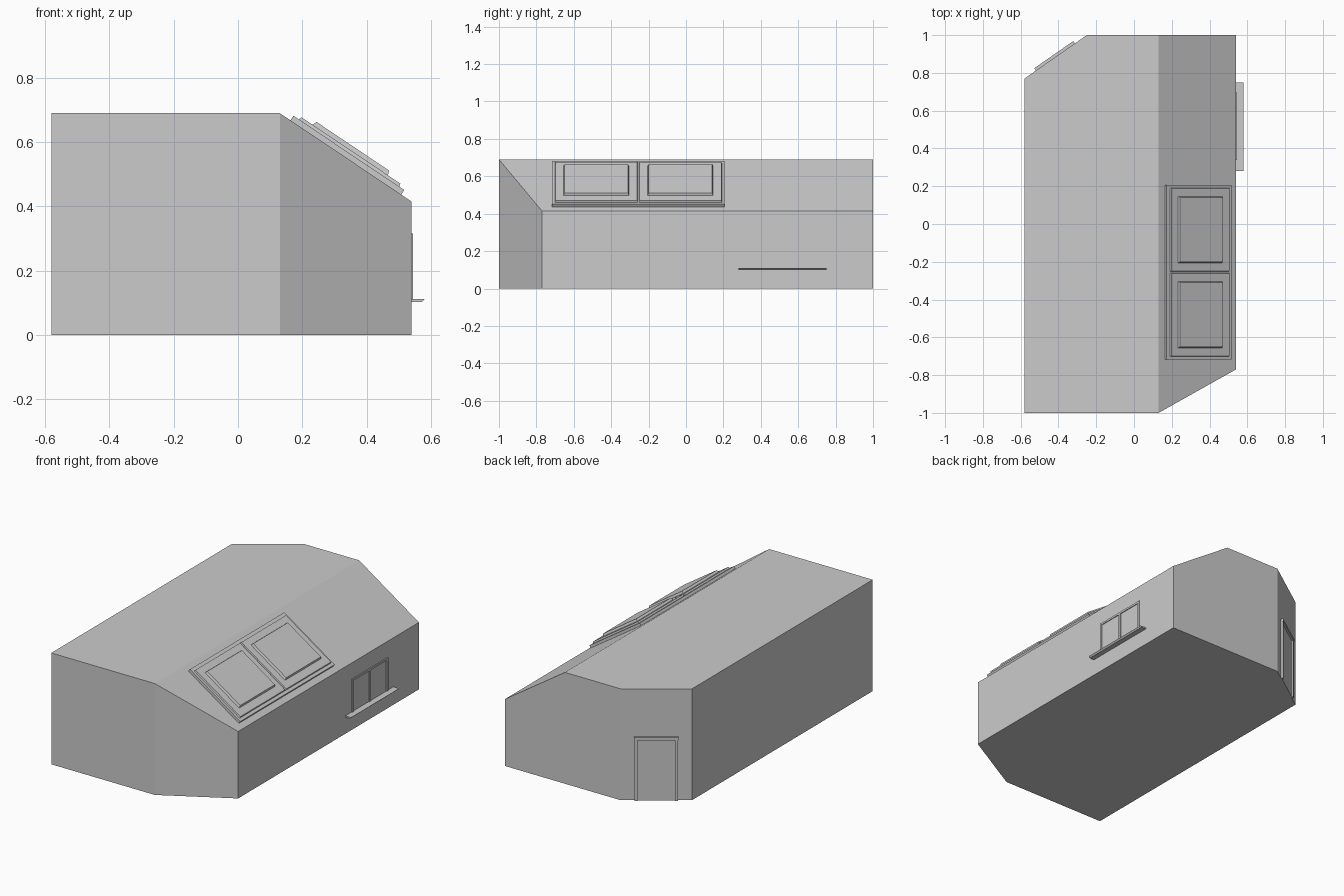
import bpy, bmesh, math
from mathutils import Matrix, Vector

if "Cube" in bpy.data.objects:
    bpy.data.objects.remove(bpy.data.objects["Cube"])


def make_object(name, bm):
    bmesh.ops.recalc_face_normals(bm, faces=bm.faces)
    mesh = bpy.data.meshes.new(name)
    bm.to_mesh(mesh)
    bm.free()
    ob = bpy.data.objects.new(name, mesh)
    bpy.context.collection.objects.link(ob)
    return ob


def frame(origin, u, v):
    """Local axes: u and v lie in the surface, w points outward."""
    u, v = Vector(u).normalized(), Vector(v).normalized()
    m = Matrix((u, v, u.cross(v))).transposed().to_4x4()
    return Matrix.Translation(origin) @ m


def slab(name, m, u, v, w, inset=0.0):
    """Box spanning ranges u, v, w in frame m; the outer face shrinks by inset."""
    bm = bmesh.new()
    rings = []
    for h, i in ((w[0], 0), (w[1], inset)):
        pts = ((u[0]+i, v[0]+i), (u[1]-i, v[0]+i), (u[1]-i, v[1]-i), (u[0]+i, v[1]-i))
        rings.append([bm.verts.new(m @ Vector((a, b, h))) for a, b in pts])
    lo, hi = rings
    bm.faces.new(lo)
    bm.faces.new(hi)
    for k in range(4):
        j = (k + 1) % 4
        bm.faces.new((lo[k], lo[j], hi[j], hi[k]))
    return make_object(name, bm)


# House body: footprint raised to a flat roof, cut by one sloping roof plane
RIDGE, WALL, TOP, EAVE = 0.13, 0.54, 0.69, 0.415
bm = bmesh.new()
foot = [(-0.58, -1), (RIDGE, -1), (WALL, -0.77), (WALL, 1), (-0.25, 1), (-0.58, 0.77)]
base = bm.faces.new([bm.verts.new((x, y, 0)) for x, y in foot])
geo = bmesh.ops.extrude_face_region(bm, geom=[base], use_keep_orig=True)["geom"]
bmesh.ops.translate(bm, verts=[g for g in geo if isinstance(g, bmesh.types.BMVert)], vec=(0, 0, 0.9))
slope = Vector((WALL - RIDGE, 0, EAVE - TOP)).normalized()
normal = Vector((-slope.z, 0, slope.x))
for no in (Vector((0, 0, 1)), normal):
    cut = bmesh.ops.bisect_plane(bm, geom=bm.verts[:] + bm.edges[:] + bm.faces[:],
                                 plane_co=(RIDGE, 0, TOP), plane_no=no, clear_outer=True)
    bmesh.ops.holes_fill(bm, edges=[e for e in bm.edges if e.is_boundary])
bmesh.ops.remove_doubles(bm, verts=bm.verts, dist=0.002)
make_object("house_body", bm)

# Double skylight stacked on the sloping roof
roof = frame((RIDGE, 0, TOP), slope, (0, 1, 0))
slab("skylight_base", roof, (0.04, 0.455), (-0.717, 0.207), (-0.005, 0.017))
for side, c in (("front", -0.48), ("back", -0.03)):
    slab("skylight_sash_" + side, roof, (0.06, 0.437), (c - 0.222, c + 0.222), (0.015, 0.027), 0.003)
    slab("skylight_pane_" + side, roof, (0.104, 0.388), (c - 0.176, c + 0.176), (0.025, 0.041), 0.006)

# Right wall window: thin frame, centre bar and sill
wall = frame((WALL, 0, 0), (0, 1, 0), (0, 0, 1))
for name, u, v in (("window_jamb_front", (0.34, 0.355), (0.11, 0.315)),
                   ("window_jamb_back", (0.68, 0.695), (0.11, 0.315)),
                   ("window_mullion", (0.51, 0.525), (0.11, 0.303)),
                   ("window_head", (0.355, 0.68), (0.303, 0.315))):
    slab(name, wall, u, v, (-0.003, 0.005))
bm = bmesh.new()
sill = [(0.537, 0.102), (0.571, 0.102), (0.58, 0.111), (0.537, 0.111)]
face = bm.faces.new([bm.verts.new((x, 0.28, z)) for x, z in sill])
geo = bmesh.ops.extrude_face_region(bm, geom=[face], use_keep_orig=True)["geom"]
bmesh.ops.translate(bm, verts=[g for g in geo if isinstance(g, bmesh.types.BMVert)], vec=(0, 0.47, 0))
make_object("window_sill", bm)

# Door on the angled back left wall
corner = frame((-0.25, 1, 0), (-0.33, -0.23, 0), (0, 0, 1))
slab("door_panel", corner, (0.095, 0.31), (0, 0.378), (-0.003, 0.003))
for name, u in (("door_jamb_left", (0.08, 0.097)), ("door_jamb_right", (0.308, 0.325))):
    slab(name, corner, u, (0, 0.378), (-0.003, 0.012))
slab("door_head", corner, (0.077, 0.328), (0.378, 0.395), (-0.003, 0.015))
